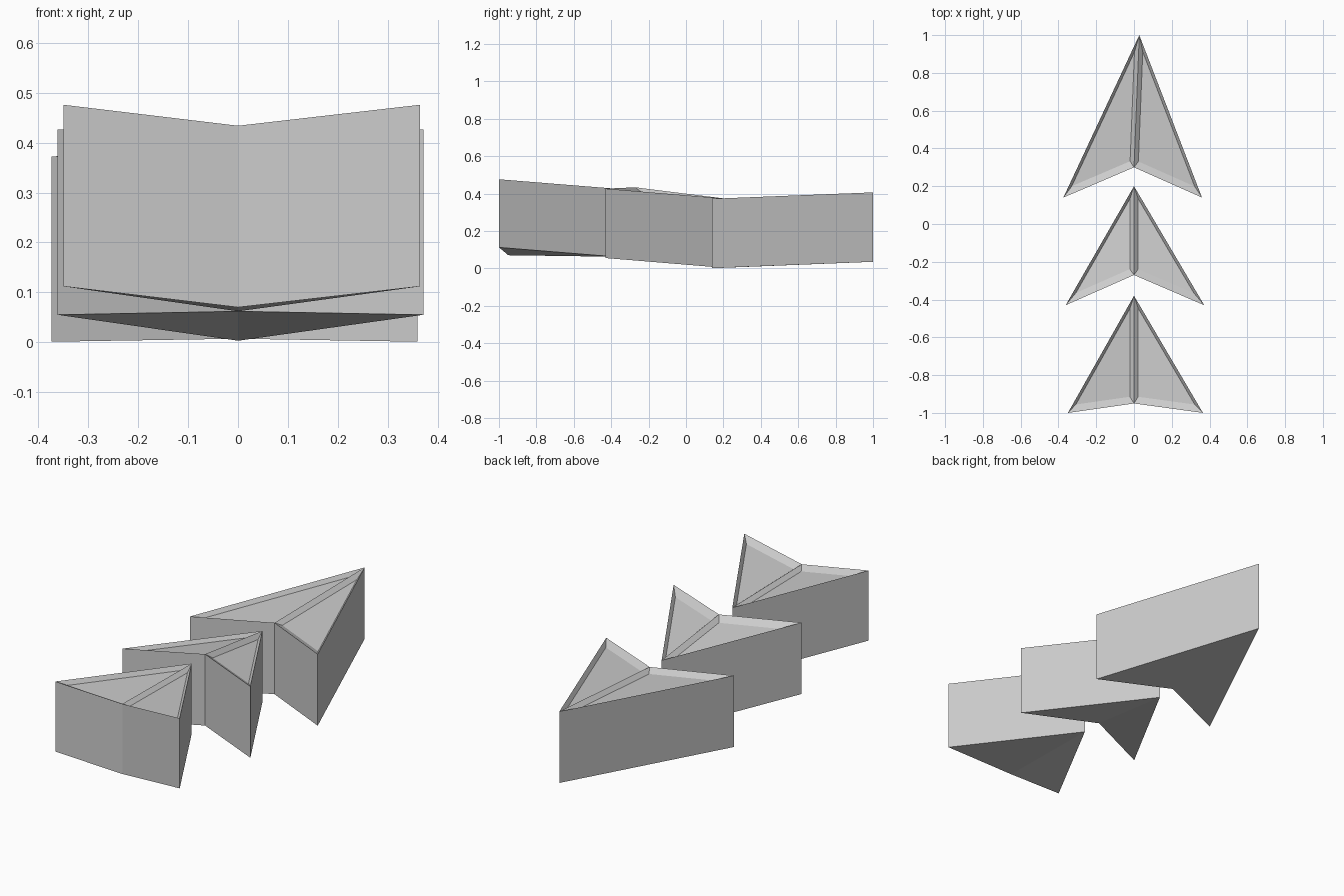
import bpy, bmesh
from mathutils import Vector

if "Cube" in bpy.data.objects:
    bpy.data.objects.remove(bpy.data.objects["Cube"])

# Per arrow: bottom outline (tip, left corner, notch, right corner) and thickness
ARROWS = {
    "front_arrow": ([(0.0, -0.38, 0.062), (-0.35, -1.0, 0.112),
                     (0.0, -0.95, 0.07), (0.365, -1.0, 0.112)], 0.364),
    "middle_arrow": ([(0.0, 0.20, 0.003), (-0.362, -0.43, 0.055),
                      (0.0, -0.27, 0.062), (0.372, -0.43, 0.055)], 0.371),
    "back_arrow": ([(0.028, 1.0, 0.035), (-0.374, 0.14, 0.001),
                    (0.0, 0.30, 0.007), (0.36, 0.14, 0.001)], 0.371),
}
OUTER, BACK, MIDDLE = 0.015, 0.038, 0.022   # band widths round each panel
DEPTH = 0.02                                # how far panels are sunk


def height(p, a, b):
    """Distance from p to the line through a and b."""
    return (p - a).cross(b - a).length / (b - a).length


def sunken_panel(bm, t, n, c):
    """Sunken triangular panel on the top triangle tip, notch, corner."""
    T, N, C = t.co, n.co, c.co
    wt = BACK / height(T, N, C)
    wn = OUTER / height(N, T, C)
    wc = MIDDLE / height(C, T, N)
    down = Vector((0, 0, -DEPTH))
    inner = [bm.verts.new(T * a + N * b + C * d + down) for a, b, d in (
        (1 - wn - wc, wn, wc), (wt, 1 - wt - wc, wc), (wt, wn, 1 - wt - wn))]
    outer = [t, n, c]
    bm.faces.new(inner)
    for i in range(3):
        j = (i + 1) % 3
        bm.faces.new((outer[i], outer[j], inner[j], inner[i]))


def arrow(name, outline, thick):
    bm = bmesh.new()
    low = [bm.verts.new(p) for p in outline]
    top = [bm.verts.new((x, y, z + thick)) for x, y, z in outline]
    # side walls
    for i in range(4):
        j = (i + 1) % 4
        bm.faces.new((low[i], low[j], top[j], top[i]))
    # underside and the two panelled top halves
    for k in (1, 3):
        bm.faces.new((low[0], low[2], low[k]))
        sunken_panel(bm, top[0], top[2], top[k])
    bmesh.ops.recalc_face_normals(bm, faces=bm.faces)
    mesh = bpy.data.meshes.new(name)
    bm.to_mesh(mesh)
    bm.free()
    bpy.context.collection.objects.link(bpy.data.objects.new(name, mesh))


for name, (outline, thick) in ARROWS.items():
    arrow(name, outline, thick)
